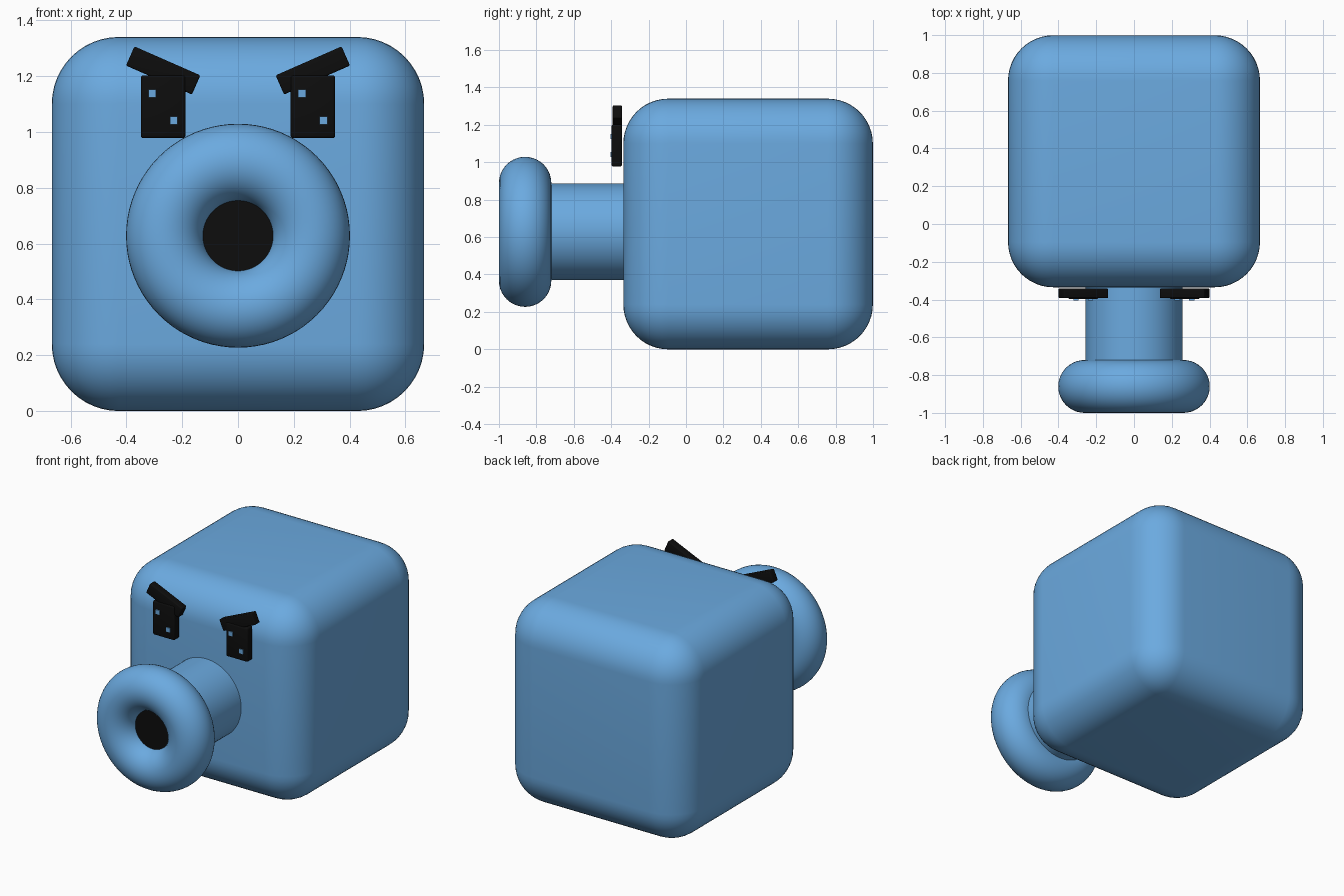
import bpy
from math import radians, pi

cube = bpy.data.objects.get("Cube")
if cube:
    bpy.data.objects.remove(cube, do_unlink=True)


def material(name, colour):
    m = bpy.data.materials.new(name)
    m.use_nodes = True
    m.diffuse_color = colour
    m.node_tree.nodes["Principled BSDF"].inputs["Base Color"].default_value = colour
    return m


BLUE = material("sky blue", (0.147, 0.402, 0.745, 1))
BLACK = material("black", (0.004, 0.004, 0.004, 1))


def finish(name, mat):
    ob = bpy.context.object
    ob.name = name
    ob.data.materials.append(mat)
    bpy.ops.object.shade_smooth_by_angle(angle=radians(35))
    return ob


def box(name, mat, centre, size, bevel=0, segments=3, tilt=0):
    """Box with optional rounded edges, tilted about the y axis."""
    bpy.ops.mesh.primitive_cube_add(size=1, location=centre)
    bpy.context.object.scale = size
    bpy.ops.object.transform_apply(location=False, rotation=False, scale=True)
    bpy.context.object.rotation_euler.y = tilt
    if bevel:
        mod = bpy.context.object.modifiers.new("round", "BEVEL")
        mod.width = bevel
        mod.segments = segments
        bpy.ops.object.modifier_apply(modifier=mod.name)
    return finish(name, mat)


def tube(name, mat, radius, y0, y1, z):
    """Cylinder running along y."""
    bpy.ops.mesh.primitive_cylinder_add(
        vertices=64, radius=radius, depth=y1 - y0,
        location=(0, (y0 + y1) / 2, z), rotation=(pi / 2, 0, 0))
    return finish(name, mat)


# Rounded body
box("body", BLUE, (0, 0.332, 0.67), (1.334, 1.334, 1.34), 0.24, 12)

# Snout: neck, ring and dark opening
SNOUT_Z = 0.628
tube("snout_neck", BLUE, 0.258, -0.86, -0.3, SNOUT_Z)
bpy.ops.mesh.primitive_torus_add(
    major_radius=0.261, minor_radius=0.14, major_segments=80, minor_segments=40,
    location=(0, -0.86, SNOUT_Z), rotation=(pi / 2, 0, 0))
finish("snout_ring", BLUE)
tube("snout_opening", BLACK, 0.135, -0.895, -0.85, SNOUT_Z)

# Eyes with two glints each, and slanted brows
for side, s in (("right", -1), ("left", 1)):
    x = s * 0.268
    box(side + "_eye", BLACK, (x, -0.37, 1.09), (0.16, 0.056, 0.225), 0.01)
    for place, dx, z in (("upper", -0.039, 1.138), ("lower", 0.038, 1.041)):
        box(f"{side}_{place}_glint", BLUE, (x + dx, -0.4, z), (0.028, 0.009, 0.028))
    box(side + "_brow", BLACK, (x, -0.367, 1.22), (0.258, 0.05, 0.075), 0.006,
        tilt=-s * radians(23.7))
